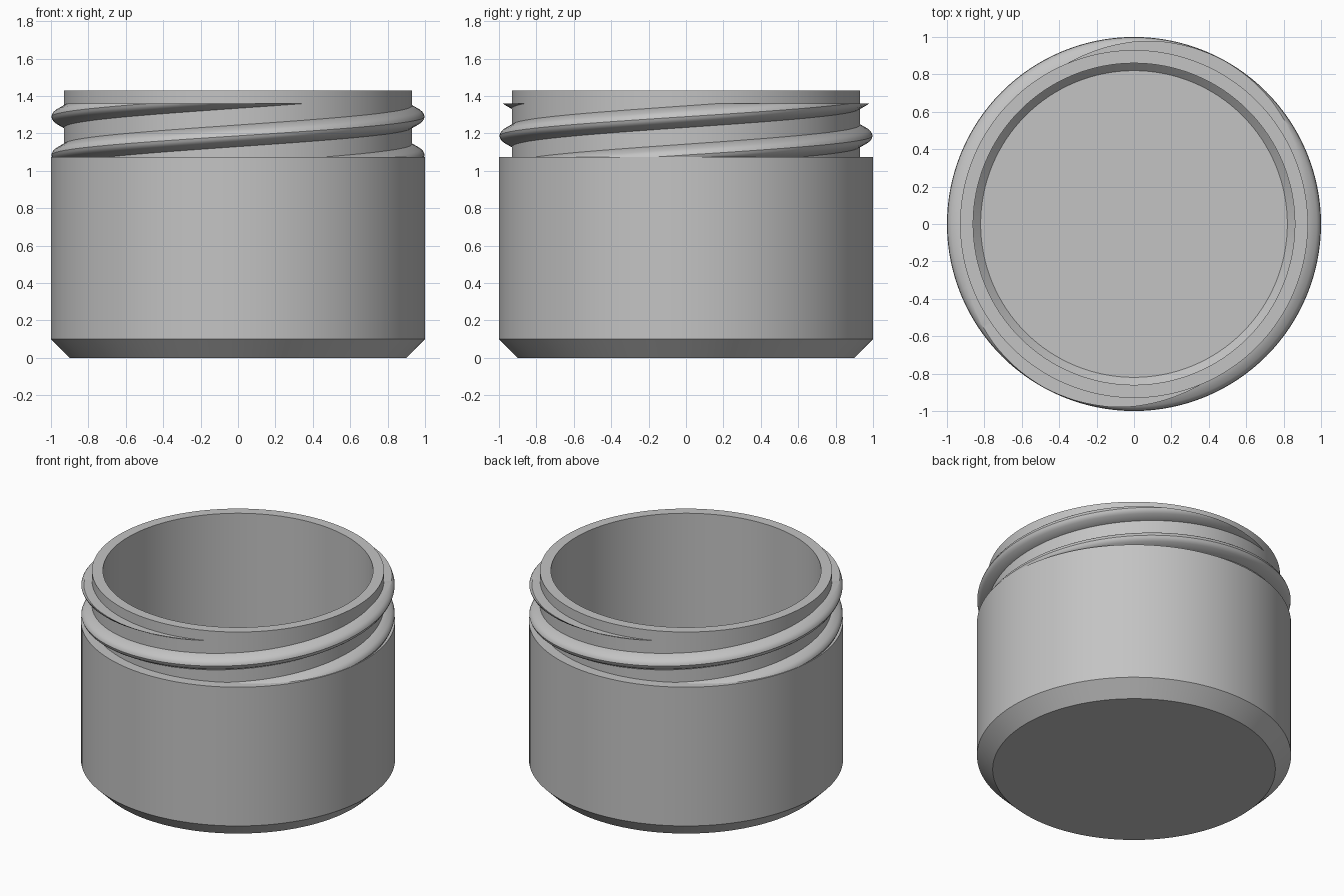
import bpy, bmesh
from math import cos, sin, pi, tau
from mathutils import Matrix

cube = bpy.data.objects.get("Cube")
if cube:
    bpy.data.objects.remove(cube, do_unlink=True)

SEGMENTS = 128
SHOULDER = 1.075      # top of the wide body
HEIGHT = 1.43         # rim
THREAD_TOP = 1.36     # flat run-out of the thread
LEAD = 0.41           # rise of each thread per turn

grey = bpy.data.materials.new("plain_grey")
grey.use_nodes = True
colour = (0.55, 0.55, 0.55, 1)
grey.diffuse_color = colour
grey.node_tree.nodes["Principled BSDF"].inputs["Base Color"].default_value = colour


def finish(bm, name):
    """Turn a bmesh into a smooth-shaded object with crisp edges."""
    bmesh.ops.recalc_face_normals(bm, faces=bm.faces)
    mesh = bpy.data.meshes.new(name)
    bm.to_mesh(mesh)
    bm.free()
    mesh.materials.append(grey)
    obj = bpy.data.objects.new(name, mesh)
    bpy.context.collection.objects.link(obj)
    bpy.ops.object.select_all(action='DESELECT')
    obj.select_set(True)
    bpy.context.view_layer.objects.active = obj
    bpy.ops.object.shade_smooth_by_angle(angle=pi / 6)
    return obj


# Jar: one turned profile, outside from the base up, then down the inside
profile = [(0, 0), (0.9, 0), (1, 0.1), (1, SHOULDER), (0.93, SHOULDER),
           (0.93, HEIGHT), (0.86, HEIGHT), (0.86, 0.14), (0.82, 0.1), (0, 0.1)]
bm = bmesh.new()
verts = [bm.verts.new((r, 0, z)) for r, z in profile]
edges = [bm.edges.new(pair) for pair in zip(verts, verts[1:])]
bmesh.ops.spin(bm, geom=verts + edges, cent=(0, 0, 0), axis=(0, 0, 1),
               angle=tau, steps=SEGMENTS)
bmesh.ops.remove_doubles(bm, verts=bm.verts, dist=0.0005)
finish(bm, "jar_body")

# Thread cross-section: straight flanks with a rounded crest
upper = [(0.90, 0.058), (0.93, 0.058), (0.976, 0.032), (0.987, 0.023),
         (0.994, 0.012)]
section = upper + [(0.998, 0)] + [(r, -z) for r, z in reversed(upper)]


def thread(name, start_angle):
    """Helical ridge that rises out of the shoulder and is cut off flat."""
    bm = bmesh.new()
    low, high = SHOULDER - 0.07, THREAD_TOP + 0.075
    steps = int(SEGMENTS * (high - low) / LEAD)
    rings = []
    for i in range(steps + 1):
        z0 = low + (high - low) * i / steps
        a = start_angle + tau * (z0 - 1.187) / LEAD
        rings.append([bm.verts.new((r * cos(a), r * sin(a), z0 + z))
                      for r, z in section])
    n = len(section)
    for a, b in zip(rings, rings[1:]):
        for j in range(n):
            k = (j + 1) % n
            bm.faces.new((a[j], a[k], b[k], b[j]))
    bm.faces.new(rings[0])
    bm.faces.new(rings[-1])
    bmesh.ops.recalc_face_normals(bm, faces=bm.faces)
    cut = bmesh.ops.bisect_plane(
        bm, geom=bm.verts[:] + bm.edges[:] + bm.faces[:],
        plane_co=(0, 0, THREAD_TOP), plane_no=(0, 0, 1), clear_outer=True)
    rim = [e for e in cut["geom_cut"] if isinstance(e, bmesh.types.BMEdge)]
    cap = bmesh.ops.edgeloop_fill(bm, edges=rim)
    bmesh.ops.triangulate(bm, faces=cap["faces"])
    return finish(bm, name)


# Two-start thread, the starts half a turn apart
thread("front_thread", -pi / 2)
thread("back_thread", pi / 2)
